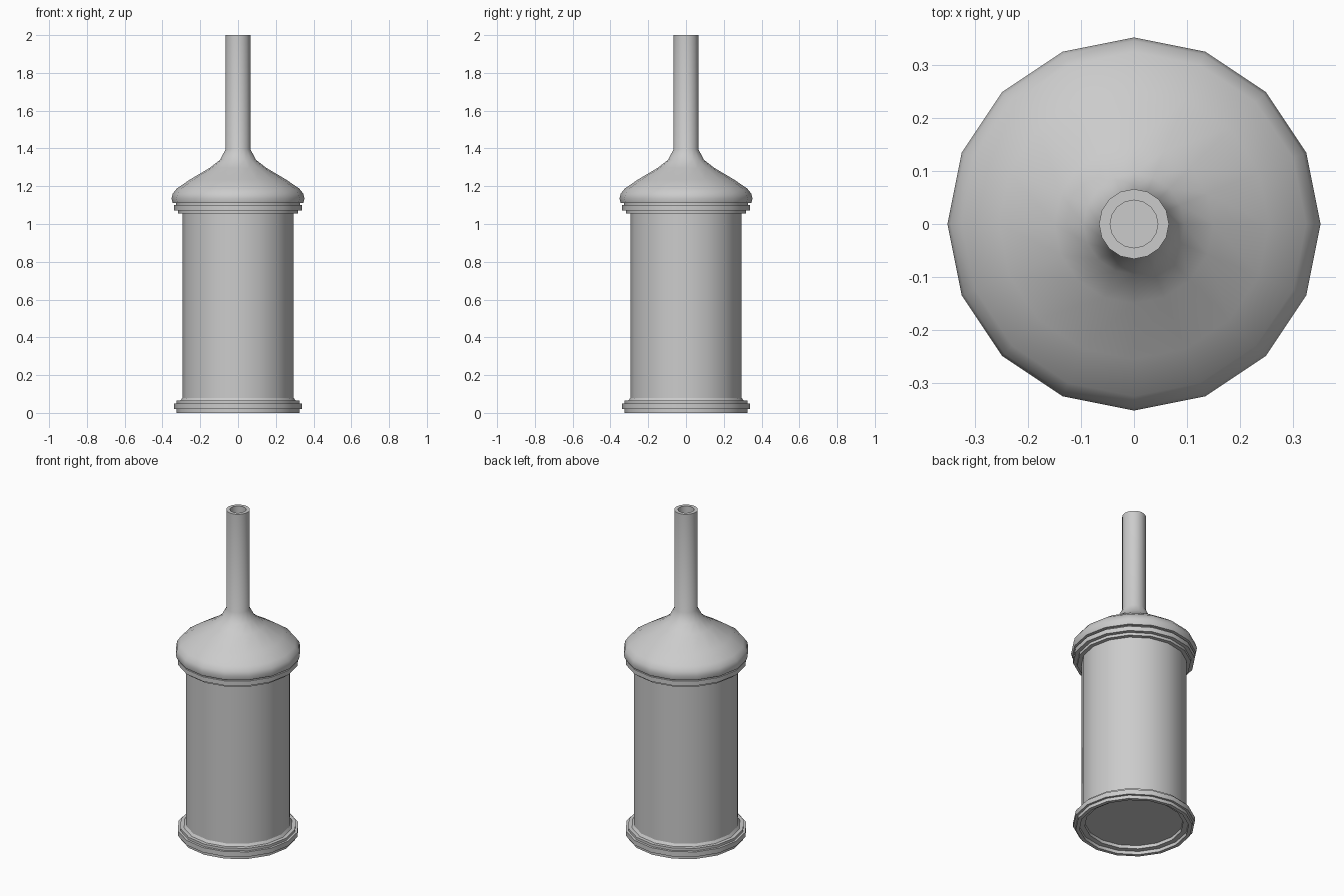
import bpy, bmesh, math

if "Cube" in bpy.data.objects:
    bpy.data.objects.remove(bpy.data.objects["Cube"])

SIDES = 16


def lathe(name, profile):
    """Revolve (radius, z) points about z; a radius of 0 closes the end with a flat cap."""
    bm = bmesh.new()
    rings = []
    for r, z in profile:
        if r == 0:
            continue
        rings.append([bm.verts.new((r * math.cos(2 * math.pi * i / SIDES),
                                    r * math.sin(2 * math.pi * i / SIDES), z))
                      for i in range(SIDES)])
    for a, b in zip(rings, rings[1:]):
        for i in range(SIDES):
            j = (i + 1) % SIDES
            bm.faces.new((a[i], a[j], b[j], b[i]))
    if profile[0][0] == 0:
        bm.faces.new(rings[0][::-1])
    if profile[-1][0] == 0:
        bm.faces.new(rings[-1])
    mesh = bpy.data.meshes.new(name)
    bm.to_mesh(mesh)
    bm.free()
    obj = bpy.data.objects.new(name, mesh)
    bpy.context.collection.objects.link(obj)
    bpy.ops.object.select_all(action='DESELECT')
    obj.select_set(True)
    bpy.context.view_layer.objects.active = obj
    bpy.ops.object.shade_smooth_by_angle(angle=math.radians(35))
    return obj


# Stepped foot with a shallow recess underneath
lathe("base_rim", [(0, 0.04), (0.275, 0.04), (0.275, 0.02), (0.305, 0.02), (0.305, 0.0),
                   (0.326, 0.0), (0.326, 0.02), (0.34, 0.02), (0.34, 0.05),
                   (0.326, 0.05), (0.326, 0.065), (0.305, 0.065), (0.295, 0.08)])

# Plain cylindrical wall
lathe("body", [(0.295, 0.08), (0.295, 1.055)])

# Stepped collar under the shoulder
lathe("top_collar", [(0.295, 1.055), (0.318, 1.055), (0.318, 1.072), (0.34, 1.072),
                     (0.34, 1.1), (0.328, 1.1), (0.328, 1.11)])

# Rounded shoulder flowing into the tube, hollow at the mouth
lathe("shoulder_and_neck", [(0.328, 1.11), (0.346, 1.11), (0.352, 1.135), (0.346, 1.16),
                            (0.325, 1.187), (0.255, 1.235), (0.15, 1.297), (0.095, 1.34),
                            (0.066, 1.395), (0.066, 2.0), (0.045, 2.0),
                            (0.045, 1.9), (0, 1.9)])
